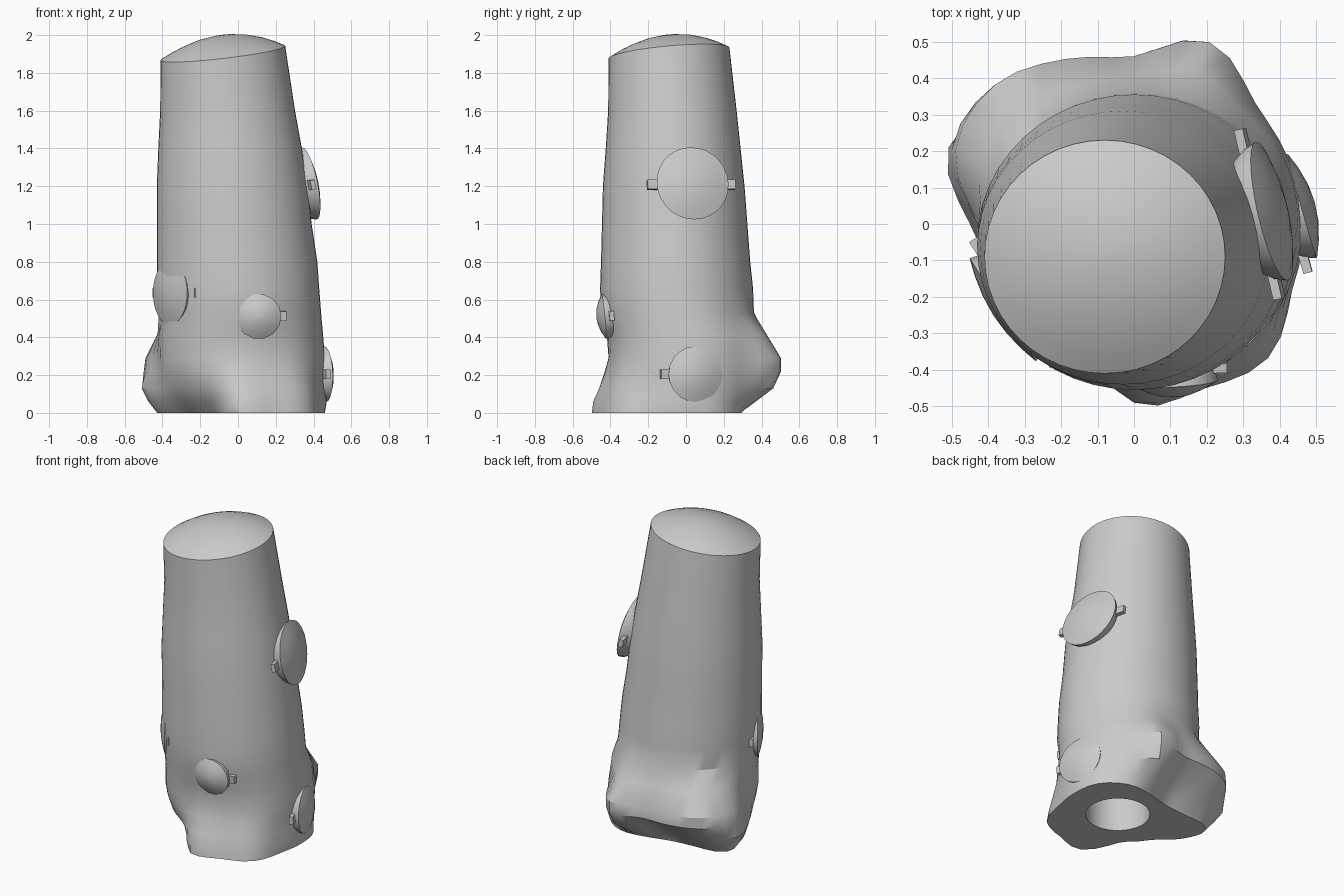
import bpy, bmesh
from math import sin, cos, pi, radians
from mathutils import Vector, Matrix

cube = bpy.data.objects.get("Cube")
if cube:
    bpy.data.objects.remove(cube)

SIDES = 48

grey = bpy.data.materials.new("plain grey")
grey.use_nodes = True
grey.diffuse_color = (0.6, 0.6, 0.6, 1)
grey.node_tree.nodes["Principled BSDF"].inputs["Base Color"].default_value = (0.6, 0.6, 0.6, 1)


def finish(name, bm, angle):
    bmesh.ops.recalc_face_normals(bm, faces=bm.faces)
    mesh = bpy.data.meshes.new(name)
    bm.to_mesh(mesh)
    bm.free()
    mesh.materials.append(grey)
    obj = bpy.data.objects.new(name, mesh)
    bpy.context.collection.objects.link(obj)
    bpy.ops.object.select_all(action='DESELECT')
    obj.select_set(True)
    bpy.context.view_layer.objects.active = obj
    bpy.ops.object.shade_smooth_by_angle(angle=radians(angle))
    return obj


def loft(bm, rings, cap_start=True, cap_end=True):
    loops = [[bm.verts.new(p) for p in ring] for ring in rings]
    n = len(loops[0])
    for a, b in zip(loops, loops[1:]):
        for i in range(n):
            j = (i + 1) % n
            bm.faces.new((a[i], a[j], b[j], b[i]))
    for loop, wanted in ((loops[0], cap_start), (loops[-1], cap_end)):
        if wanted:
            bm.faces.new(loop)


def ellipse(cx, cy, rx, ry, z):
    return [Vector((cx + rx * cos(2 * pi * i / SIDES), cy + ry * sin(2 * pi * i / SIDES), z))
            for i in range(SIDES)]


def lumpy(z, radii):
    """Ring through polar radii in hundredths, rounded between the given directions."""
    n, ring = len(radii), []
    for i in range(SIDES):
        t = i * n / SIDES
        k, f = int(t), t - int(t)
        a, b, c, d = (radii[(k + o) % n] / 100 for o in (-1, 0, 1, 2))
        r = b + f * ((c - a) + f * ((2 * a - 5 * b + 4 * c - d) + f * (3 * (b - c) + d - a))) / 2
        ang = 2 * pi * i / SIDES
        ring.append(Vector((r * cos(ang), r * sin(ang), z)))
    return ring


# Trunk: blind socket underneath, lumpy root flare, tapering shaft, tilted domed top
rings = [ellipse(.1, -.03, .19, .19, .5), ellipse(.1, -.03, .19, .19, 0)]
rings += [
    lumpy(0, (46, 46, 40, 30, 25, 25, 31, 45, 38, 29, 28, 31, 49, 49, 52, 47)),
    lumpy(.06, (47, 46, 42, 40, 28, 28, 37, 50, 43, 36, 34, 36, 49, 48, 51, 47)),
    lumpy(.13, (46, 46, 45, 50, 35, 36, 47, 55, 45, 40, 39, 40, 46, 46, 49, 46)),
    lumpy(.22, (46, 46, 46, 54, 46, 49, 54, 54, 43, 42, 42, 42, 43, 43, 46, 46)),
    lumpy(.29, (46, 46, 47, 54, 46, 49, 54, 53, 43, 43, 43, 42, 41, 42, 45, 46)),
    lumpy(.42, (45, 45, 43, 45, 41, 41, 45, 45, 42, 43, 43, 43, 42, 42, 44, 45)),
]
shaft = [(.53, .01, -.045, .43, .405), (.66, 0, -.05, .43, .405), (.8, -.005, -.055, .425, .395),
         (1, -.02, -.06, .41, .385), (1.2, -.03, -.065, .4, .375), (1.4, -.042, -.068, .38, .357),
         (1.6, -.055, -.072, .357, .34)]
rings += [ellipse(cx, cy, rx, ry, z) for z, cx, cy, rx, ry in shaft]
for f in (1, .85, .65, .4, .15, .02):
    ring = ellipse(-.08, -.09, .33 * f, .32 * f, 1.905 + .095 * (1 - f * f))
    for p in ring:
        p.z += .115 * (p.x + .08) + .09 * (p.y + .09)
    rings.append(ring)
bm = bmesh.new()
loft(bm, rings)
finish("trunk", bm, 32)


# Round knobs: shallow dome, tapered back and a flat crossbar
def knob(name, centre, normal, r, dome, sides):
    n = Vector(normal).normalized()
    side = Vector((0, 0, 1)).cross(n).normalized()
    up = n.cross(side)
    frame = Matrix((side, up, n)).transposed().to_4x4()
    frame.translation = centre
    bm = bmesh.new()
    profile = [(.8, -.07), (.95, -.03), (1, 0), (.7, dome * .5), (.36, dome * .87), (.02, dome)]
    loft(bm, [[Vector((r * f * cos(2 * pi * i / sides), r * f * sin(2 * pi * i / sides), h))
               for i in range(sides)] for f, h in profile])
    bmesh.ops.transform(bm, matrix=frame, verts=bm.verts)
    finish(name, bm, 35)
    bm = bmesh.new()
    bmesh.ops.create_cube(bm, size=1, matrix=frame @ Matrix.Translation((0, 0, -.035))
                          @ Matrix.Diagonal((2.45 * r, .05, .025, 1)))
    finish(name + "_crossbar", bm, 30)


knob("upper_side_knob", (.378, .035, 1.215), (.95, .22, .2), .195, .035, 28)
knob("lower_side_knob", (.462, .05, .205), (.96, .27, .03), .148, .035, 20)
knob("front_knob", (.11, -.435, .51), (.05, -.99, -.1), .12, .04, 14)
knob("corner_knob", (-.36, -.235, .635), (-.84, -.54, 0), .168, .03, 24)
